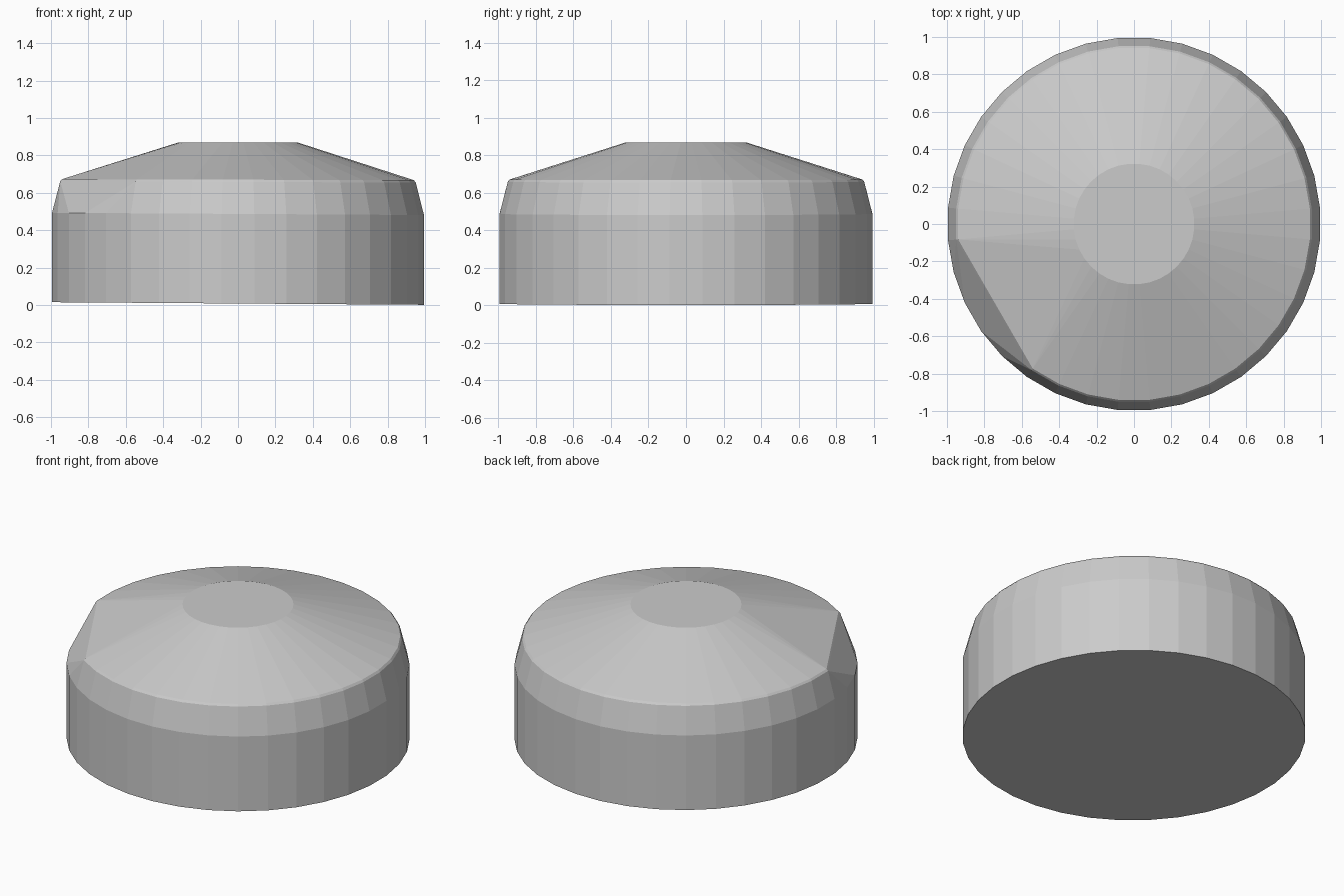
import bpy, bmesh
from math import cos, sin, radians

if "Cube" in bpy.data.objects:
    bpy.data.objects.remove(bpy.data.objects["Cube"])

SIDES = 36
CHIP = (190, 230)   # span of rim that is chipped away, in degrees
# radius, height, tilt along x, affected by the chip
PROFILE = [
    (0.998, 0.008, 0.007, False),
    (0.998, 0.487, 0.006, False),
    (0.954, 0.658, 0.004, True),
    (0.944, 0.670, 0.003, True),
    (0.323, 0.868, 0.000, False),
]

# faceted puck with a shallow conical top; hull closes the flat chip on the rim
bm = bmesh.new()
for radius, height, tilt, chipped in PROFILE:
    for i in range(SIDES):
        deg = 5 + i * 360 / SIDES
        if chipped and CHIP[0] < deg < CHIP[1]:
            continue
        x, y = radius * cos(radians(deg)), radius * sin(radians(deg))
        bm.verts.new((x, y, height - tilt * x))
bmesh.ops.convex_hull(bm, input=bm.verts)
bmesh.ops.dissolve_limit(bm, angle_limit=radians(0.5), verts=bm.verts, edges=bm.edges)
bmesh.ops.recalc_face_normals(bm, faces=bm.faces)

mesh = bpy.data.meshes.new("chipped_puck")
bm.to_mesh(mesh)
bm.free()
bpy.context.collection.objects.link(bpy.data.objects.new("chipped_puck", mesh))
